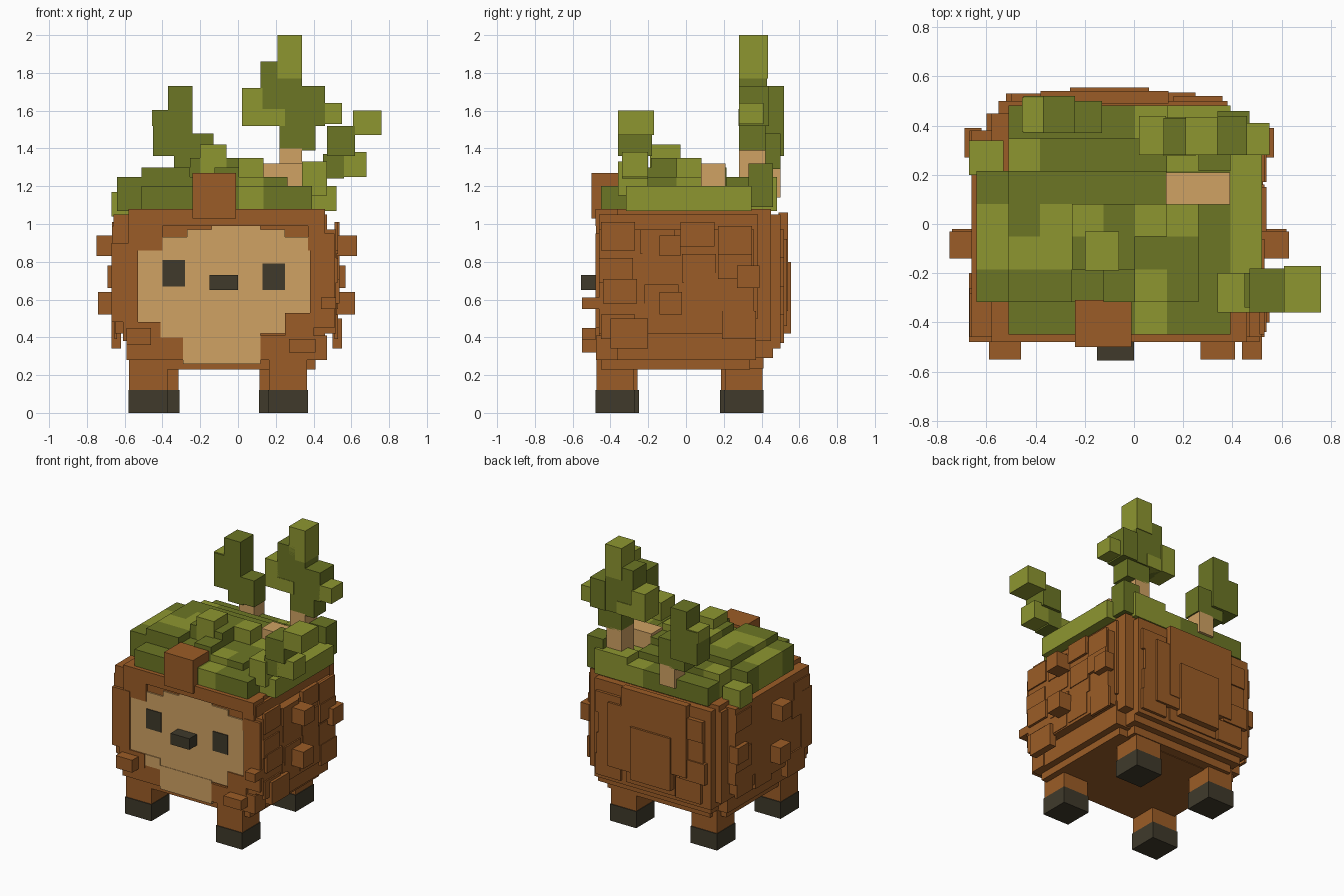
import bpy
import bmesh
import random
from mathutils import Matrix, Vector

random.seed(4)

default_cube = bpy.data.objects.get("Cube")
if default_cube:
    bpy.data.objects.remove(default_cube, do_unlink=True)


def make_material(name, red, green, blue):
    material = bpy.data.materials.new(name)
    material.use_nodes = True
    colour = (red, green, blue, 1)
    material.diffuse_color = colour
    shader = material.node_tree.nodes["Principled BSDF"]
    shader.inputs["Base Color"].default_value = colour
    shader.inputs["Roughness"].default_value = 1
    return material


bark = make_material("bark brown", .33, .108, .02)
wood = make_material("pale wood", .63, .36, .125)
moss = make_material("dark moss", .15, .182, .018)
leaf = make_material("light moss", .27, .305, .03)
dark = make_material("charcoal", .05, .042, .024)


def add_block(bm, x0, x1, y0, y1, z0, z1, index=0):
    """Add one block, measured in hundredths of a unit, to a bmesh."""
    size = Vector((x1 - x0, y1 - y0, z1 - z0)) / 100
    middle = Vector((x0 + x1, y0 + y1, z0 + z1)) / 200
    matrix = Matrix.Translation(middle) @ Matrix.Diagonal(size).to_4x4()
    made = bmesh.ops.create_cube(bm, size=1, matrix=matrix)
    for vertex in made["verts"]:
        for face in vertex.link_faces:
            face.material_index = index


def finish(bm, name, *materials):
    mesh = bpy.data.meshes.new(name)
    bm.to_mesh(mesh)
    bm.free()
    for material in materials:
        mesh.materials.append(material)
    part = bpy.data.objects.new(name, mesh)
    bpy.context.scene.collection.objects.link(part)
    return part


def box(name, material, *bounds):
    bm = bmesh.new()
    add_block(bm, *bounds)
    return finish(bm, name, material)


# Legs and feet, set slightly askew
for corner, x, y in (("front_right", -58, -46), ("front_left", 16, -48),
                     ("back_right", -52, 18), ("back_left", 11, 20)):
    box(f"{corner}_leg", bark, x + .4, x + 20.6, y + .6, y + 20.4, 12, 30)
    box(f"{corner}_foot", dark, x, x + 21, y, y + 21, 0, 12)

# Stepped body with cut-in corners
box("body_underside", bark, -56, 41, -45, 34, 23, 32)
box("body_rear_underside", bark, -48, 34, -30, 41, 23.4, 34)
box("body_lower_step", bark, -59, 46, -46, 37, 28, 45)
box("body_rear_lower_step", bark, -52, 38, -30, 46, 29, 45)
box("body_middle", bark, -65, 52, -46, 36, 42, 97)
box("body_upper_step", bark, -66, 47, -46, 38, 50, 105)
box("body_rear_step", bark, -60, 45, -40, 45, 38, 104)
box("body_back", bark, -55, 38, -40, 50, 34, 105)
box("body_top", bark, -58, 45, -46, 45, 95, 108)

# Overlapping bark plates on both flanks and the back
flank_plates = bmesh.new()
back_plates = bmesh.new()
for bottom in range(41, 90, 15):
    for start in range(-45, 20, 21):
        for edge, way in ((-65, -1), (52, 1)):
            outer = edge + way * random.choice((.5, 1, 1.8))
            y = start + random.randint(-1, 2)
            z = bottom + random.randint(-2, 3)
            add_block(flank_plates, min(edge - way, outer), max(edge - way, outer),
                      y, y + 18, z, z + random.choice((13, 15)))
    for start in range(-51, 20, 22):
        x = start + random.randint(-2, 3)
        depth = random.choice((1, 2, 3))
        add_block(back_plates, x, x + 20, 48, 50 + depth, bottom - 4, bottom + 11)
finish(flank_plates, "flank_bark_plates", bark)
finish(back_plates, "back_bark_plates", bark)
box("large_back_plate", bark, -38, 14, 49, 54, 54, 106)
box("raised_back_plate", bark, -26, 6, 49, 55.5, 42, 80)
box("side_back_plate", bark, 2, 25, 49, 53.5, 46, 92)

# Bark knobs and thin chips, mirrored onto both flanks
for side, edge, way in (("right", -65, -1), ("left", 53, 1)):
    def flank_box(name, reach, *bounds):
        inner, outer = edge - way * 3, edge + way * reach
        box(f"{side}_{name}", bark, min(inner, outer), max(inner, outer), *bounds)

    flank_box("upper_knob", 10, -14, -3, 83, 94)
    flank_box("lower_knob", 9, -14, -2, 52, 64)
    flank_box("rear_knob", 4, 27, 39, 66, 78)
    flank_box("front_chip", 2, -40, -20, 34, 50)

# Face panel
box("face_middle", wood, -53, 38, -47, -40, 42, 86)
box("face_brow", wood, -40, 37, -47, -40, 85, 93)
box("face_upper_brow", wood, -27, 25, -47, -40, 92, 97)
box("face_peak", wood, -14, 12, -47, -40, 96, 99)
box("face_chin", wood, -29, 12, -47.3, -40, 26, 43)
box("face_cheek_patch", wood, -41, -29, -47.6, -40, 40, 48)

# Bark frame around the face
box("frame_right", bark, -67, -53, -48, -36, 48, 90)
box("frame_left", bark, 38, 51, -48, -36, 45, 95)
box("frame_top", bark, -58, 46, -48, -36, 99, 108)
box("frame_right_corner", bark, -58, -40, -47.6, -36, 86, 100)
box("frame_left_corner", bark, 37, 46, -47.6, -36, 86, 100)
box("right_jaw", bark, -59, -29, -47.6, -36, 28, 40)
box("left_jaw", bark, 12, 47, -47.6, -36, 28, 41)
box("right_jaw_corner", bark, -61, -41, -47.8, -36, 38, 48)
box("left_jaw_corner", bark, 25, 40, -47.8, -36, 40, 53)
box("right_jaw_knob", bark, -59, -46, -55, -40, 36, 45)
box("left_jaw_knob", bark, 27, 41, -55, -40, 32, 39)
box("left_cheek_knob", bark, 44, 52, -55, -40, 55, 61)

# Eyes and nose
box("right_eye", dark, -40, -28, -47.6, -46.8, 67, 81)
box("left_eye", dark, 13, 25, -47.6, -46.8, 65, 79)
box("nose", dark, -15, 0, -55.5, -45, 65, 73)

# Bark crest above the face
box("forehead_crest", bark, -24, -1, -50, -31, 103, 127)

# Moss blanket: letters climb in height, capitals are light moss
moss_rows = (
    ".aaaaAaa.",
    "bccbcBbaA",
    "BCCddbbaA",
    "BcCDdDBaA",
    "bcccccaaA",
    ".BbbbbAbA",
    ".aaaaABB.",
)
blanket = bmesh.new()
for row, letters in enumerate(moss_rows):
    y = -45 + row * 13.3
    for column, letter in enumerate(letters):
        if letter != ".":
            x = -64 + column * 12.9
            top = 120 + "abcde".index(letter.lower()) * 5
            add_block(blanket, x, x + 12.9, y, y + 13.3, 107, top,
                      int(letter.isupper()))
finish(blanket, "moss_blanket", moss, leaf)
box("moss_top_tuft", leaf, -20, -6, -19, -3, 125, 142)
box("moss_side_tuft", leaf, -67, -53, 20, 34, 104, 117)
box("moss_back_tuft", moss, 34, 47, 33, 46, 109, 132)

# Exposed wood among the moss
box("exposed_wood_log", wood, 13, 39, 8, 21, 107, 132)
box("back_branch_stump", wood, -26, -14, 38, 50, 114, 129)

# Tall tree
box("tree_trunk", wood, 22, 34, 28, 42, 115, 140)
box("tree_lower_crown", moss, 22, 41, 28, 42, 139, 154)
box("tree_middle_crown", moss, 12, 34, 28, 43, 152, 177)
box("tree_inner_leaves", leaf, 12, 25, 27.7, 43.4, 152, 161)
box("tree_right_leaves", leaf, 2, 13, 28, 44, 152, 172)
box("tree_left_leaves", moss, 34, 46, 28, 44, 152, 173)
box("tree_left_tip", leaf, 45, 55, 28, 41, 153, 164)
box("tree_upper_leaves", moss, 12, 26, 28, 43, 169, 186)
box("tree_top_leaves", leaf, 21, 34, 28, 43.5, 177, 200)

# Back right branch
box("back_branch_base", moss, -34, -22, 37, 50, 128, 140)
box("back_branch_side_leaves", moss, -25, -13, 37, 50, 129, 148)
box("back_branch_leaves", moss, -45, -24, 37, 52, 136, 160)
box("back_branch_outer_leaves", leaf, -45.5, -37, 37.5, 51.5, 152, 160.4)
box("back_branch_top", moss, -37, -24, 37, 52, 159, 173)

# Front left branch
box("front_branch_base", leaf, 34, 47, -36, -20, 115, 133)
box("front_branch_link", moss, 45, 56, -34, -20, 124, 137)
box("front_branch_low_tip", leaf, 55, 68, -34, -20, 125, 138)
box("front_branch_leaves", moss, 47, 62, -36, -18, 136, 152)
box("front_branch_tip", leaf, 61, 76, -36, -17, 147, 160)
